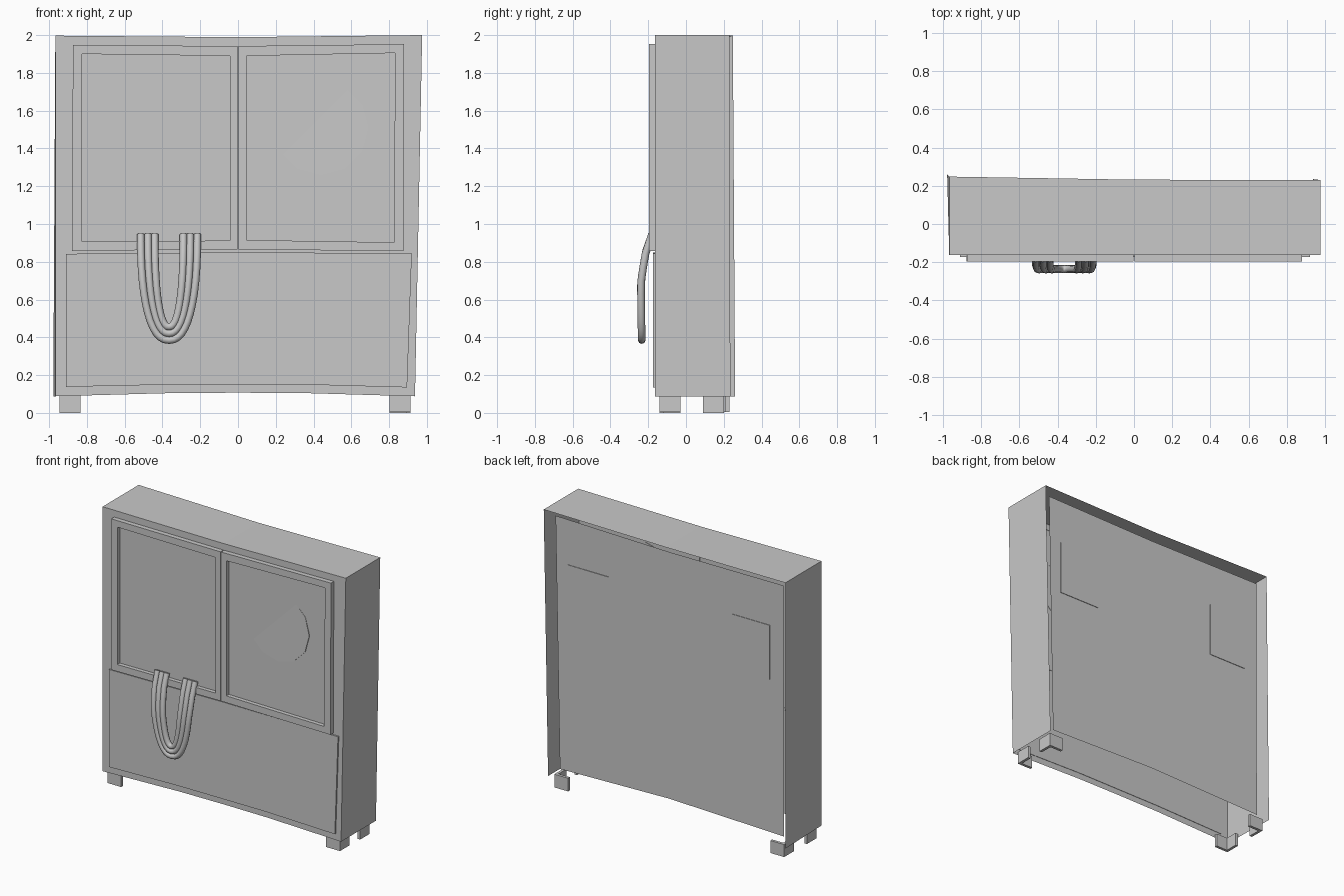
import bpy, bmesh, math
from mathutils import Vector

if "Cube" in bpy.data.objects:
    bpy.data.objects.remove(bpy.data.objects["Cube"])

grey = bpy.data.materials.new("plain grey")
grey.diffuse_color = (0.58, 0.58, 0.58, 1)
grey.use_nodes = True
grey.node_tree.nodes["Principled BSDF"].inputs["Base Color"].default_value = grey.diffuse_color


def make(name, bm):
    bmesh.ops.recalc_face_normals(bm, faces=bm.faces)
    me = bpy.data.meshes.new(name)
    bm.to_mesh(me)
    bm.free()
    ob = bpy.data.objects.new(name, me)
    bpy.context.collection.objects.link(ob)
    me.materials.append(grey)
    return ob


def slab(name, outline, near, far):
    """Closed slab from an (x, z) outline; near and far give depth at (x, z)."""
    bm = bmesh.new()
    a, b = [[bm.verts.new((x, f(x, z), z)) for x, z in outline] for f in (near, far)]
    bm.faces.new(a)
    bm.faces.new(b)
    for i in range(len(a)):
        j = (i + 1) % len(a)
        bm.faces.new([a[i], a[j], b[j], b[i]])
    return make(name, bm)


# Cabinet shell: bowed front, sides and top, open below and behind
front = [(-0.967, 0.088), (-0.35, 0.105), (0, 0.107), (0.35, 0.105), (0.937, 0.088),
         (0.975, 2.0), (0, 1.989), (-0.967, 1.997)]
bm = bmesh.new()
a = [bm.verts.new((x, -0.163, z)) for x, z in front]
b = {i: bm.verts.new((front[i][0], y, front[i][1]))
     for i, y in ((4, 0.235), (5, 0.23), (6, 0.232), (7, 0.248))}
b[8] = bm.verts.new((-0.978, 0.26, 0.088))
bm.faces.new(a)
ring = a + [a[0]]
for i in range(4, 8):
    bm.faces.new([ring[i], ring[i + 1], b[i + 1], b[i]])
make("cabinet_shell", bm)


# Back board, set in from the shell on every side
def board_y(x, z):
    return 0.193 - 0.006 * x


bm = bmesh.new()
bm.faces.new([bm.verts.new((x, board_y(x, z), z)) for x, z in
              [(-0.922, 0.135), (0, 0.16), (0.875, 0.138),
               (0.91, 1.957), (0, 1.94), (-0.918, 1.945)]])
make("back_board", bm)
for name, x0, x1 in (("back_plate_right", 0.48, 0.81), ("back_plate_left", -0.81, -0.51)):
    slab(name, [(x0, 1.24), (x1, 1.24), (x1, 1.63), (x0, 1.63)],
         lambda x, z: board_y(x, z) - 0.003, lambda x, z: board_y(x, z) + 0.004)

# Lower front panel
slab("lower_panel", [(-0.91, 0.138), (-0.35, 0.15), (0.35, 0.15), (0.895, 0.135),
                     (0.92, 0.845), (0, 0.85), (-0.91, 0.842)],
     lambda x, z: -0.16, lambda x, z: -0.174)


# Upper doors with inset centres
def door(name, outer, inner):
    bm = bmesh.new()
    loops = []
    for pts, y in ((outer, -0.16), (outer, -0.197), (inner, -0.197), (inner, -0.168)):
        loops.append([bm.verts.new((x, y, z)) for x, z in pts])
    for p, q in zip(loops, loops[1:]):
        for i in range(4):
            j = (i + 1) % 4
            bm.faces.new([p[i], p[j], q[j], q[i]])
    bm.faces.new(loops[-1])
    make(name, bm)


door("left_door", [(-0.878, 0.858), (-0.003, 0.866), (-0.003, 1.942), (-0.874, 1.947)],
     [(-0.826, 0.908), (-0.042, 0.912), (-0.042, 1.89), (-0.826, 1.9)])
door("right_door", [(0.003, 0.866), (0.876, 0.856), (0.88, 1.952), (0.003, 1.942)],
     [(0.046, 0.915), (0.826, 0.903), (0.832, 1.905), (0.046, 1.89)])


# Round disc on the right door, leaning out at its lower right
def disc_y(x, z):
    return -0.169 - 0.025 * ((x - 0.44) * 0.7 - (z - 1.51) * 0.7)


slab("door_disc", [(0.44 + 0.25 * math.cos(k * math.pi / 6), 1.51 + 0.25 * math.sin(k * math.pi / 6))
                   for k in range(12)], lambda x, z: -0.16, disc_y)

# Corner bracket feet
T = 0.02
for name, x, y, z0, sx, sy in (("front_left_foot", -0.945, -0.14, 0, 1, 1),
                               ("front_right_foot", 0.912, -0.14, 0.005, -1, 1),
                               ("back_left_foot", -0.945, 0.23, 0.005, 1, -1),
                               ("back_right_foot", 0.912, 0.2, 0, -1, -1)):
    bm = bmesh.new()
    plan = [(0, 0), (0.11, 0), (0.11, T), (T, T), (T, 0.11), (0, 0.11)]
    lo, hi = [[bm.verts.new((x + sx * u, y + sy * v, z)) for u, v in plan] for z in (z0, 0.095)]
    bm.faces.new(lo)
    bm.faces.new(hi)
    for i in range(6):
        j = (i + 1) % 6
        bm.faces.new([lo[i], lo[j], hi[j], hi[i]])
    make(name, bm)


# Hanging cloth: three nested U-shaped rolls
def roll(name, half, bottom, r, sides=8, steps=24):
    bm = bmesh.new()
    path = []
    for k in range(steps + 1):
        s = -1 + 2 * k / steps
        ang = s * math.pi / 2
        z = 0.945 - (0.945 - bottom) * max(0, math.cos(ang)) ** 0.85
        x = -0.365 + half * math.copysign(abs(math.sin(ang)) ** 0.85, s)
        t = (0.945 - z) / 0.57
        path.append(Vector((x, -0.18 - 0.06 * min(1, t * 2.2) ** 0.6 + 0.006 * t * t, z)))
    rings = []
    for i, p in enumerate(path):
        d = (path[min(i + 1, steps)] - path[max(i - 1, 0)]).normalized()
        n = d.cross(Vector((0, 1, 0))).normalized()
        m = n.cross(d)
        rings.append([bm.verts.new(p + r * (math.cos(w) * n + math.sin(w) * m))
                      for w in (2 * math.pi * j / sides for j in range(sides))])
    for p, q in zip(rings, rings[1:]):
        for j in range(sides):
            k = (j + 1) % sides
            bm.faces.new([p[j], p[k], q[k], q[j]])
    bm.faces.new(rings[0])
    bm.faces.new(rings[-1])
    ob = make(name, bm)
    bpy.context.view_layer.objects.active = ob
    ob.select_set(True)
    bpy.ops.object.shade_smooth_by_angle(angle=math.radians(50))
    ob.select_set(False)


for name, half, bottom in (("outer_cloth_roll", 0.15, 0.385),
                           ("middle_cloth_roll", 0.112, 0.42),
                           ("inner_cloth_roll", 0.076, 0.455)):
    roll(name, half, bottom, 0.02)
